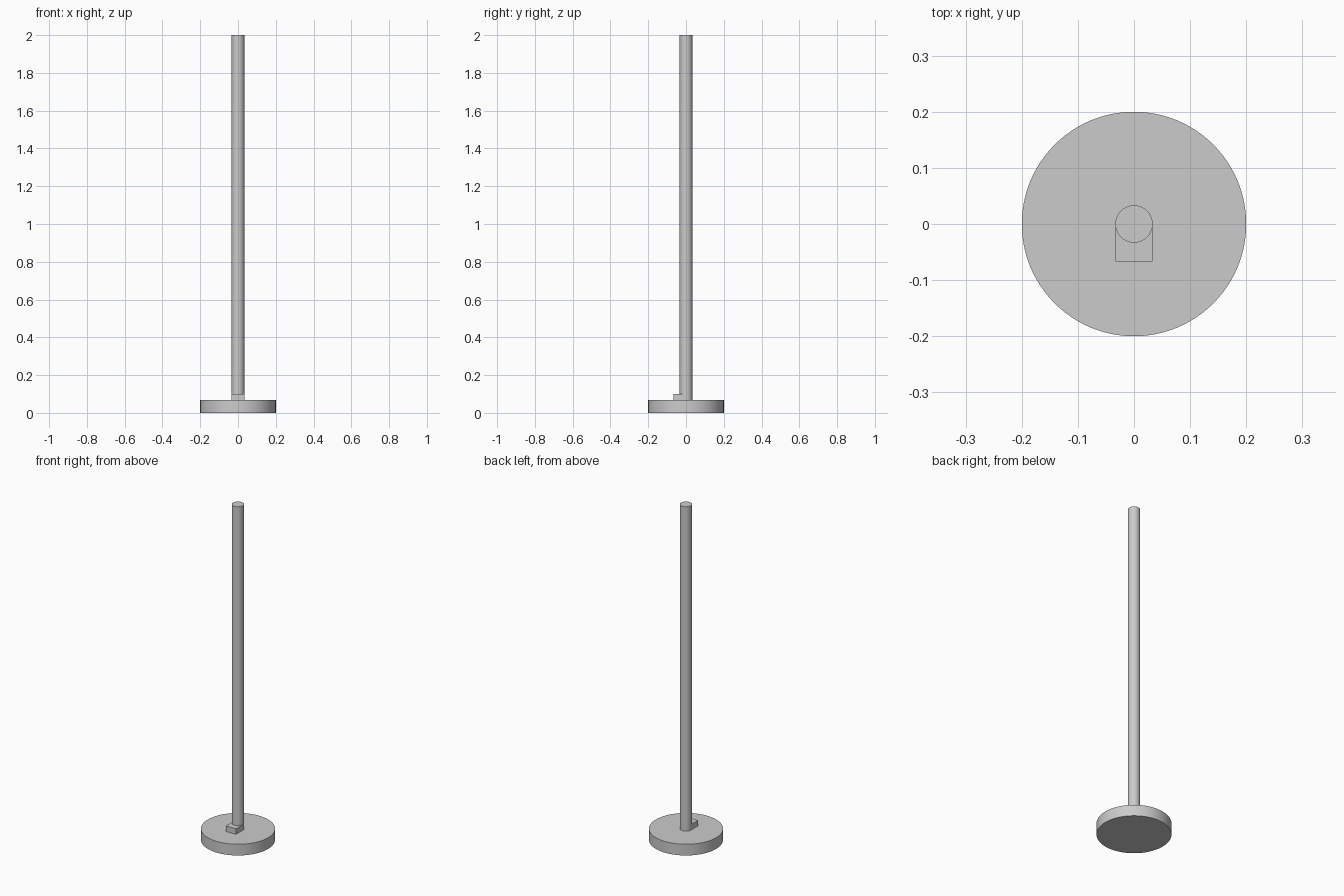
import bpy
import math

cube = bpy.data.objects.get("Cube")
if cube:
    bpy.data.objects.remove(cube, do_unlink=True)

# Single plain grey finish
grey = bpy.data.materials.new("plain grey")
grey.use_nodes = True
color = (0.6, 0.6, 0.6, 1)
grey.diffuse_color = color
grey.node_tree.nodes["Principled BSDF"].inputs["Base Color"].default_value = color

BASE_TOP = 0.067
POLE_RADIUS = 0.0333


def finish(name):
    obj = bpy.context.object
    obj.name = name
    obj.data.materials.append(grey)
    return obj


def cylinder(name, radius, bottom, top, sides):
    bpy.ops.mesh.primitive_cylinder_add(
        vertices=sides, radius=radius, depth=top - bottom,
        location=(0, 0, (bottom + top) / 2))
    bpy.ops.object.shade_smooth_by_angle(angle=math.radians(30))
    return finish(name)


# Round foot and tall pole
cylinder("base_disc", 0.2, 0, BASE_TOP, 96)
cylinder("pole", POLE_RADIUS, BASE_TOP, 2, 64)

# Small block in front of the pole, reaching back to its axis
bpy.ops.mesh.primitive_cube_add(size=1, location=(0, -POLE_RADIUS, BASE_TOP + 0.0165))
block = finish("front_block")
block.scale = (2 * POLE_RADIUS, 2 * POLE_RADIUS, 0.033)
bpy.ops.object.transform_apply(location=False, rotation=False, scale=True)
